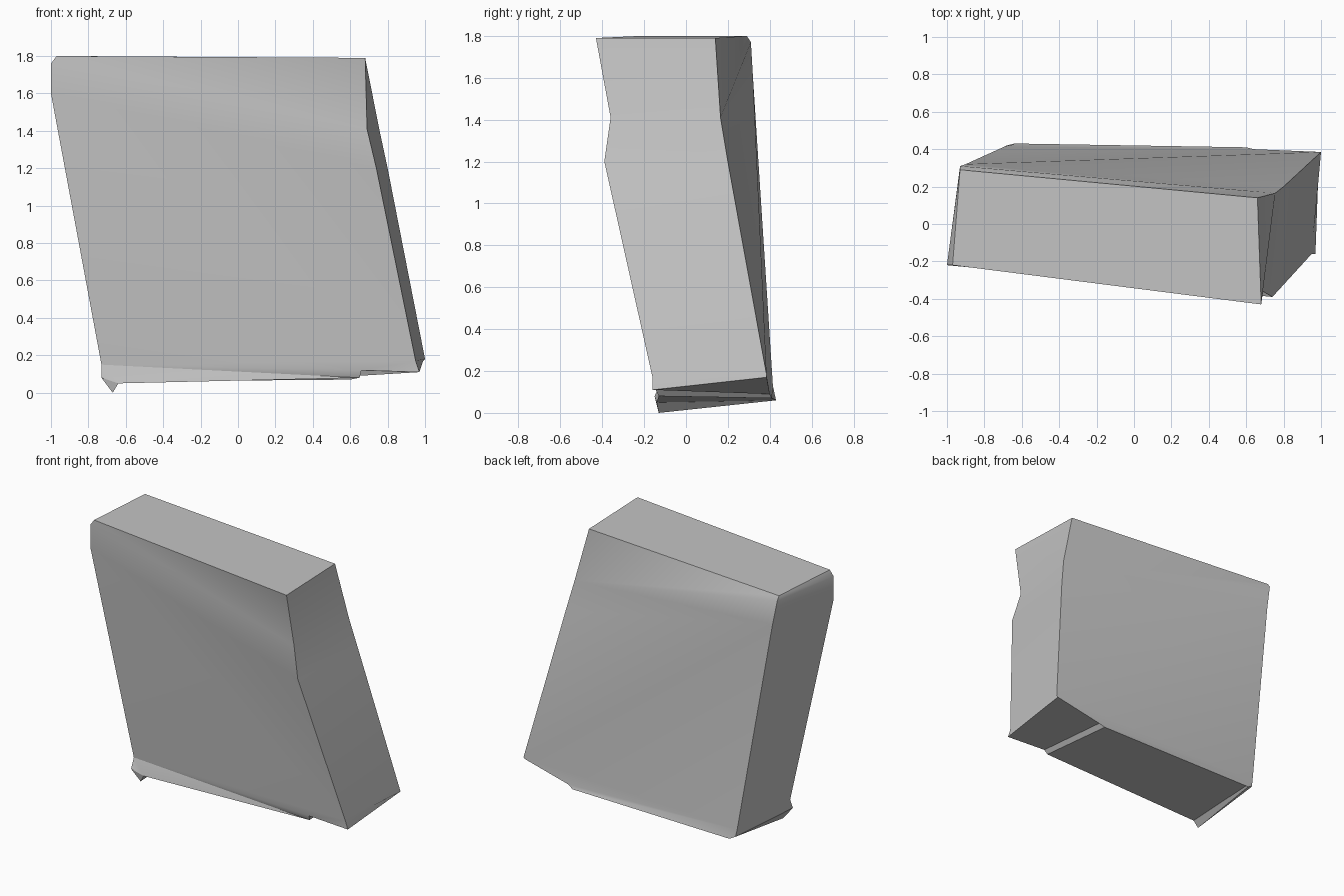
import bpy, bmesh, math

# Remove the default object only
default = bpy.data.objects.get("Cube")
if default:
    bpy.data.objects.remove(default, do_unlink=True)


def make_material(name, colour):
    mat = bpy.data.materials.new(name)
    mat.use_nodes = True
    mat.diffuse_color = colour
    for node in mat.node_tree.nodes:
        if node.type == "BSDF_PRINCIPLED":
            node.inputs["Base Color"].default_value = colour
    return mat


stone_grey = make_material("stone grey", (0.55, 0.55, 0.55, 1))

# Front outline, clockwise from the upper left corner
front_outline = [
    (-.97, -.22, 1.8), (.68, -.43, 1.79),               # top edge
    (.69, -.36, 1.41), (.74, -.39, 1.2),                # dented right edge
    (.95, -.16, .17), (.97, -.16, .11),                 # lower right tip
    (.66, -.15, .12), (.65, -.13, .08),                 # step underneath
    (-.64, -.14, .05), (-.67, -.13, 0), (-.73, -.15, .08),  # small spike
    (-.73, -.12, .15), (-1, -.22, 1.6), (-1, -.22, 1.76),   # left edge
]

# Back outline, point for point behind the front one
back_outline = [
    (-.93, .29, 1.8), (.66, .14, 1.79),
    (.755, .165, 1.41), (.8, .2, 1.2),
    (1, .385, .18), (.99, .385, .17),
    (.64, .4, .09), (.6, .41, .07),
    (-.62, .43, .06), (-.64, .43, .06), (-.68, .42, .08),
    (-.69, .415, .13), (-.9, .32, 1.6), (-.93, .31, 1.77),
]

# Triangles that fill an outline, fanned from the upper left
fill = [(0, 1, 2), (0, 2, 13), (13, 2, 12), (12, 2, 3), (12, 3, 4),
        (12, 4, 11), (11, 4, 6), (4, 5, 6), (11, 6, 7), (11, 7, 8),
        (11, 8, 10), (8, 9, 10)]


def build_slab(name, front, back, material):
    """Fill both outlines and join them with a band of side faces."""
    bm = bmesh.new()
    front_ring = [bm.verts.new(point) for point in front]
    back_ring = [bm.verts.new(point) for point in back]

    # Front and back faces
    for ring in (front_ring, back_ring):
        for corners in fill:
            bm.faces.new([ring[index] for index in corners])

    # Top, sides and underside
    count = len(front_ring)
    for index in range(count):
        following = (index + 1) % count
        bm.faces.new((front_ring[index], front_ring[following],
                      back_ring[following], back_ring[index]))

    bmesh.ops.recalc_face_normals(bm, faces=bm.faces)
    mesh = bpy.data.meshes.new(name)
    bm.to_mesh(mesh)
    bm.free()
    mesh.materials.append(material)
    slab = bpy.data.objects.new(name, mesh)
    bpy.context.collection.objects.link(slab)
    return slab


# Leaning slab, smooth across the faces and sharp at the rims
slab = build_slab("leaning_slab", front_outline, back_outline, stone_grey)
bpy.ops.object.select_all(action="DESELECT")
slab.select_set(True)
bpy.context.view_layer.objects.active = slab
bpy.ops.object.shade_smooth_by_angle(angle=math.radians(30))
